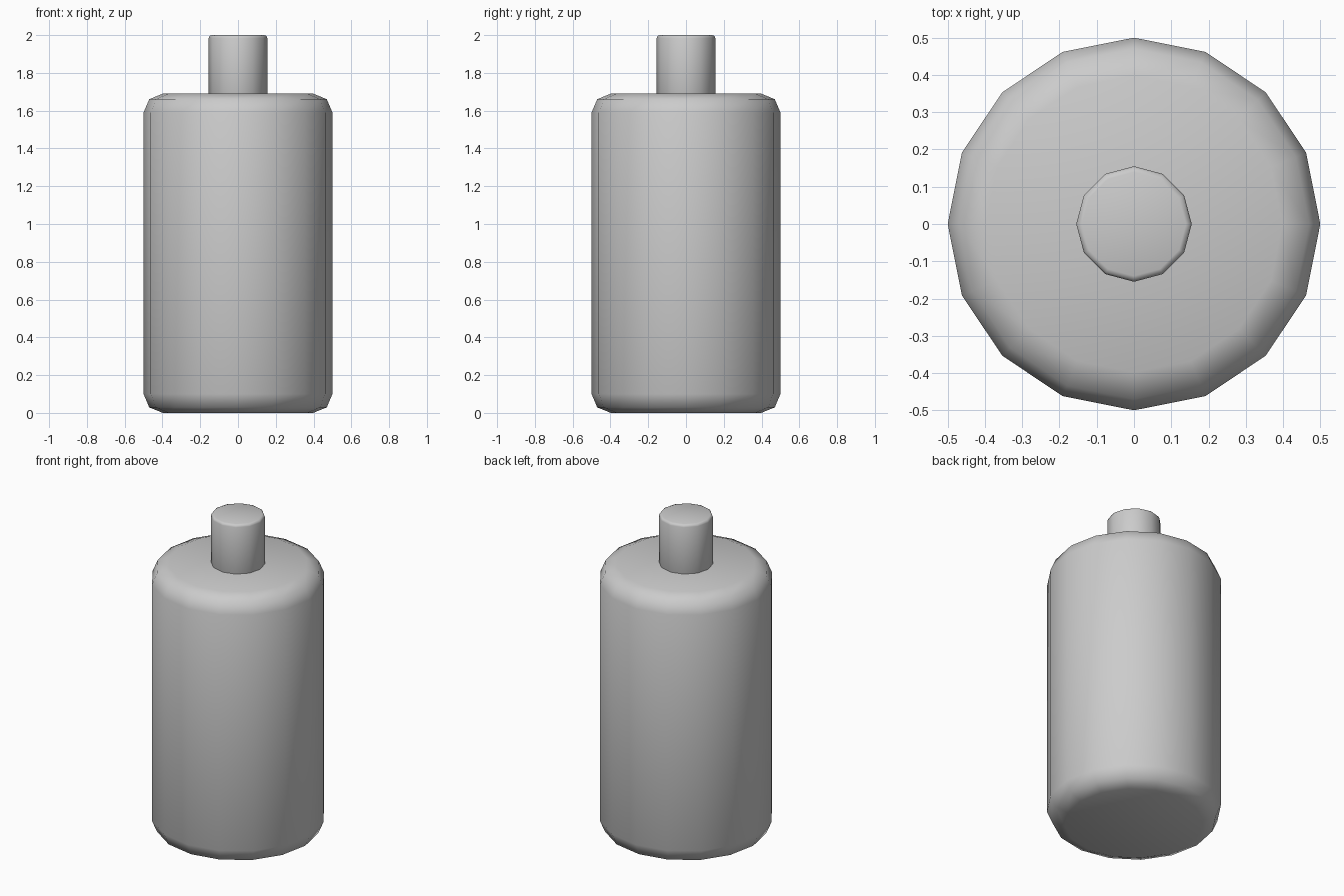
import bpy
import bmesh
import math

cube = bpy.data.objects.get("Cube")
if cube:
    bpy.data.objects.remove(cube, do_unlink=True)

GREY = (0.6, 0.6, 0.6, 1.0)
grey = bpy.data.materials.new("plain grey")
grey.use_nodes = True
grey.diffuse_color = GREY
grey.node_tree.nodes["Principled BSDF"].inputs["Base Color"].default_value = GREY


def rounded_cylinder(name, radius, bottom, top, sides, bevel, segments):
    """Upright smooth cylinder with bevelled rims and a corner on the x axis."""
    bm = bmesh.new()
    ring = []
    for i in range(sides):
        a = 2 * math.pi * i / sides
        ring.append(bm.verts.new((radius * math.cos(a), radius * math.sin(a), bottom)))
    base = bm.faces.new(ring)
    lid = bmesh.ops.extrude_face_region(bm, geom=[base], use_keep_orig=True)["geom"]
    raised = [v for v in lid if isinstance(v, bmesh.types.BMVert)]
    bmesh.ops.translate(bm, verts=raised, vec=(0, 0, top - bottom))
    bmesh.ops.recalc_face_normals(bm, faces=bm.faces)
    rims = [e for e in bm.edges if abs(e.verts[0].co.z - e.verts[1].co.z) < 0.001]
    bmesh.ops.bevel(bm, geom=rims, offset=bevel, segments=segments, profile=0.5,
                    affect='EDGES', offset_type='OFFSET', clamp_overlap=True)
    bmesh.ops.recalc_face_normals(bm, faces=bm.faces)
    for face in bm.faces:
        face.smooth = True
    mesh = bpy.data.meshes.new(name)
    bm.to_mesh(mesh)
    bm.free()
    mesh.materials.append(grey)
    obj = bpy.data.objects.new(name, mesh)
    bpy.context.collection.objects.link(obj)
    return obj


# Main canister and the spout standing on it
rounded_cylinder("body", 0.5, 0.0, 1.69, 16, 0.1, 2)
rounded_cylinder("neck", 0.155, 1.65, 2.0, 12, 0.015, 2)
